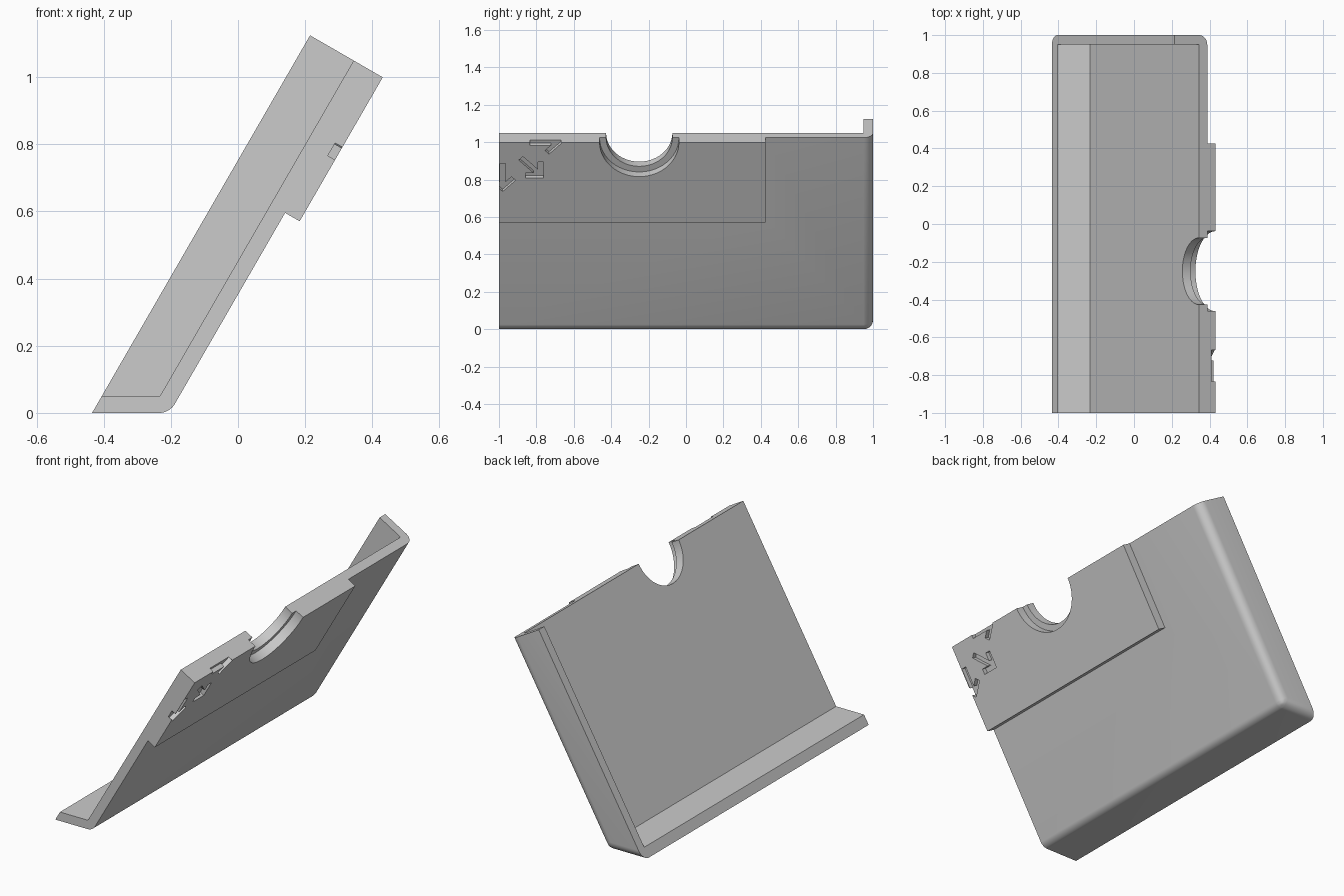
import bpy, bmesh, math
from mathutils import Vector

if "Cube" in bpy.data.objects:
    bpy.data.objects.remove(bpy.data.objects["Cube"])

S, C = 0.5, math.sqrt(3) / 2              # the tray leans 60 degrees from the floor
TOP = 1.081                               # top end, measured along the slope
RIM, INNER, OUTER, PAD = -0.3763, -0.2263, -0.1763, -0.1263   # depths across the slope

grey = bpy.data.materials.new("grey plastic")
grey.diffuse_color = (0.6, 0.6, 0.6, 1)
grey.use_nodes = True
grey.node_tree.nodes["Principled BSDF"].inputs["Base Color"].default_value = grey.diffuse_color


def slope(u, v):
    """Point in x,z from distance along the slope and depth across it."""
    return (S * u + C * v, C * u - S * v)


def floor_point(v, z):
    """Point at height z on the slope plane of depth v."""
    return slope((z + S * v) / C, v)


def prism(name, loop, offset):
    """Closed solid: a loop of 3D points swept by an offset."""
    bm = bmesh.new()
    a = [bm.verts.new(p) for p in loop]
    b = [bm.verts.new(Vector(p) + offset) for p in loop]
    bm.faces.new(a)
    bm.faces.new(b[::-1])
    for i in range(len(a)):
        j = (i + 1) % len(a)
        bm.faces.new((a[j], a[i], b[i], b[j]))
    bmesh.ops.recalc_face_normals(bm, faces=bm.faces)
    me = bpy.data.meshes.new(name)
    bm.to_mesh(me)
    bm.free()
    me.materials.append(grey)
    ob = bpy.data.objects.new(name, me)
    bpy.context.collection.objects.link(ob)
    return ob


def along_y(name, pts, y0, y1):
    return prism(name, [(x, y0, z) for x, z in pts], Vector((0, y1 - y0, 0)))


def through_slope(name, pts, v0, v1):
    """Sweep a (y, u) outline across the slope from depth v0 to v1."""
    loop = [(slope(u, v0)[0], y, slope(u, v0)[1]) for y, u in pts]
    return prism(name, loop, Vector((C, 0, -S)) * (v1 - v0))


def apply(ob, mod):
    bpy.context.view_layer.update()
    with bpy.context.temp_override(object=ob, active_object=ob):
        bpy.ops.object.modifier_apply(modifier=mod.name)


def boolean(ob, other, op):
    mod = ob.modifiers.new("join", 'BOOLEAN')
    mod.operation, mod.solver, mod.object = op, 'EXACT', other
    apply(ob, mod)
    bpy.data.objects.remove(other)


# Tray: solid block, overlong at front and top, rounded where its three outer faces meet
corner = floor_point(OUTER, 0)
tray = along_y("tray", [floor_point(RIM, 0), corner, slope(TOP + 0.1, OUTER),
                        slope(TOP + 0.1, RIM)], -1.1, 1)
weight = tray.data.attributes.new("bevel_weight_edge", 'FLOAT', 'EDGE')
for e in tray.data.edges:
    a, b = (tray.data.vertices[i].co for i in e.vertices)
    ends = [abs(p.x - corner[0]) < 1e-4 for p in (a, b)]
    if all(ends):
        weight.data[e.index].value = math.tan(math.radians(30))   # 120 degree edge
    elif a.y > 0.9 and b.y > 0.9 and any(ends):
        weight.data[e.index].value = 1                            # square edges
bevel = tray.modifiers.new("rounding", 'BEVEL')
bevel.width, bevel.segments, bevel.limit_method = 0.05, 8, 'WEIGHT'
apply(tray, bevel)

# Hollow, leaving the plate, the bottom ledge and the back wall
hollow = along_y("hollow", [floor_point(INNER, 0.05), slope(1.4, INNER), slope(1.4, -0.7),
                            floor_point(-0.7, 0.05)], -1.3, 0.95)
boolean(tray, hollow, 'DIFFERENCE')

# Raised pad on the outer face
pad = through_slope("pad", [(-1.2, 0.586), (0.425, 0.586), (0.425, TOP + 0.2),
                            (-1.2, TOP + 0.2)], OUTER - 0.02, PAD)
boolean(tray, pad, 'UNION')

# Trim the top and front ends flush
boolean(tray, through_slope("trim", [(-2, TOP), (2, TOP), (2, 2), (-2, 2)], -1, 1), 'DIFFERENCE')
boolean(tray, along_y("trim", [(-2, -1), (2, -1), (2, 2), (-2, 2)], -2, -1), 'DIFFERENCE')

# Finger notch with a wider recess through the pad
for radius, v0, v1 in ((0.177, -0.4, 0), (0.212, OUTER, 0)):
    ring = [(-0.25 + radius * math.cos(math.tau * (i + 0.5) / 64),
             TOP + radius * math.sin(math.tau * (i + 0.5) / 64)) for i in range(64)]
    boolean(tray, through_slope("notch", ring, v0, v1), 'DIFFERENCE')

# Engraved arrows: tail and tip as (y, u) on the pad face
W, B = 0.0155, 0.058                      # half stroke width, barb reach
K, R = W * math.sqrt(0.5), W * math.sqrt(2)
for tail, tip in (((-0.835, 1.077), (-0.685, 1.077)),
                  ((-0.883, 0.982), (-0.777, 0.876)),
                  ((-0.98, 0.949), (-0.98, 0.799))):
    tail, tip = Vector(tail), Vector(tip)
    d = (tip - tail).normalized()
    n = Vector((-d.y, d.x))
    half = [(K - B, B + K), (-B - K, B - K), (-R - W, W), (-(tip - tail).length, W)]
    outline = [(R, 0)] + half + [(x, -y) for x, y in half[::-1]]
    arrow = through_slope("arrow", [tuple(tip + d * x + n * y) for x, y in outline],
                          PAD - 0.025, 0)
    boolean(tray, arrow, 'DIFFERENCE')

# Smooth roundings, sharp edges elsewhere
bpy.ops.object.select_all(action='DESELECT')
tray.select_set(True)
bpy.context.view_layer.objects.active = tray
bpy.ops.object.shade_smooth_by_angle(angle=math.radians(30))
